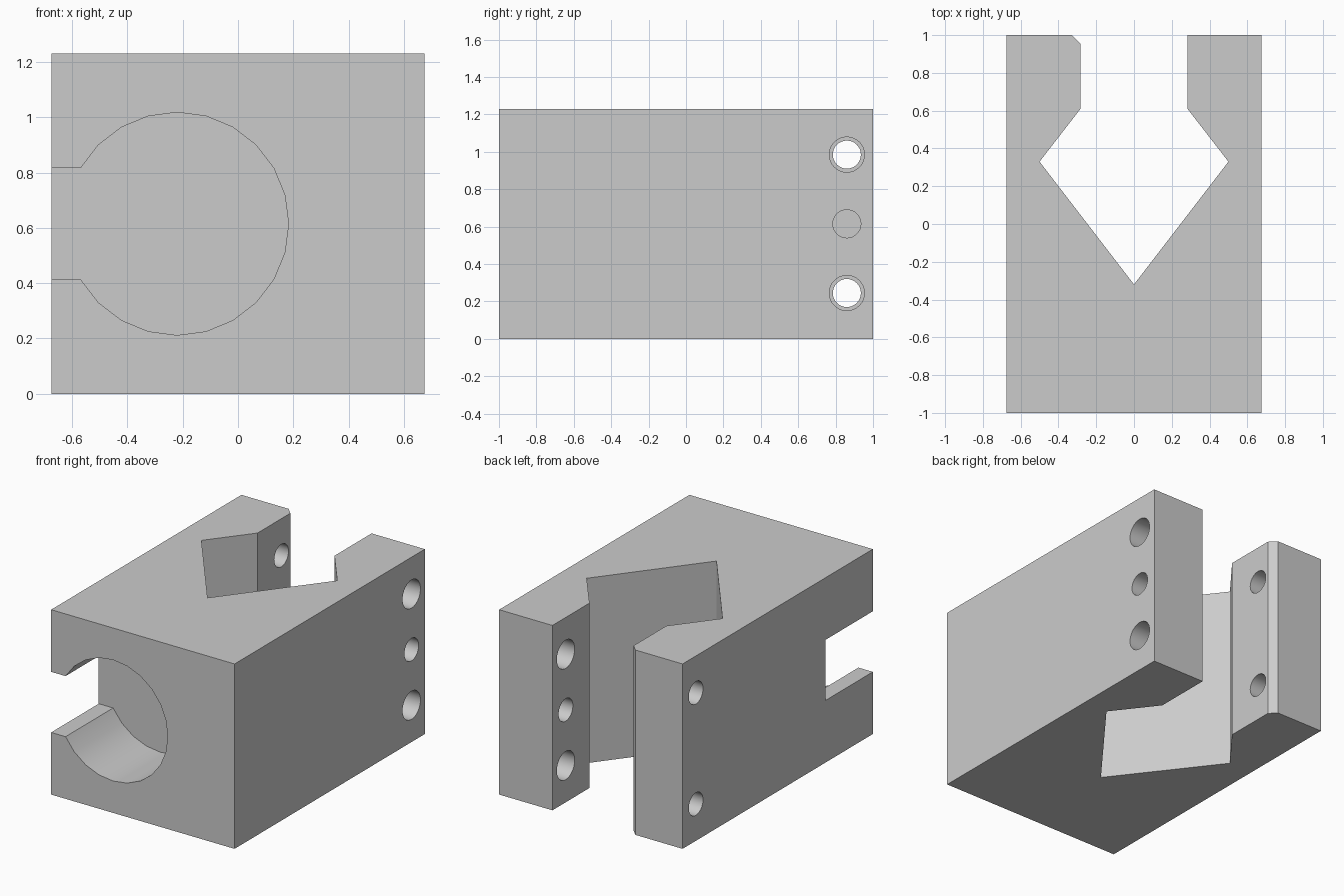
import bpy
import bmesh
from math import cos, sin, radians
from mathutils import Vector

if "Cube" in bpy.data.objects:
    bpy.data.objects.remove(bpy.data.objects["Cube"], do_unlink=True)

W, H = 0.675, 1.23      # half width, height
MID = H / 2

grey = bpy.data.materials.new("light grey")
grey.use_nodes = True
grey.diffuse_color = (0.6, 0.6, 0.6, 1)
grey.node_tree.nodes["Principled BSDF"].inputs["Base Color"].default_value = (0.6, 0.6, 0.6, 1)


def prism(name, points, offset):
    """Extrude a closed outline of 3D points by an offset vector."""
    bm = bmesh.new()
    face = bm.faces.new([bm.verts.new(p) for p in points])
    ext = bmesh.ops.extrude_face_region(bm, geom=[face])
    moved = [v for v in ext["geom"] if isinstance(v, bmesh.types.BMVert)]
    bmesh.ops.translate(bm, verts=moved, vec=Vector(offset))
    bmesh.ops.recalc_face_normals(bm, faces=bm.faces)
    mesh = bpy.data.meshes.new(name)
    bm.to_mesh(mesh)
    bm.free()
    mesh.materials.append(grey)
    obj = bpy.data.objects.new(name, mesh)
    bpy.context.collection.objects.link(obj)
    return obj


def arc(radius, start, end, steps):
    angles = [radians(start + (end - start) * i / steps) for i in range(steps + 1)]
    return [(radius * cos(a), radius * sin(a)) for a in angles]


# Block with the diamond-shaped throat and one chamfered jaw
outline = [(-W, -1), (W, -1), (W, 1), (0.283, 1), (0.283, 0.61), (0.5, 0.33), (0, -0.32),
           (-0.5, 0.33), (-0.283, 0.61), (-0.283, 0.955), (-0.328, 1), (-W, 1)]
block = prism("clamp_block", [(x, y, 0) for x, y in outline], (0, 0, H))

# Round front pocket that opens through a slot in the side
pocket = arc(0.403, -150, 150, 20)
slot_z = pocket[-1][1]
keyhole = [(x - 0.22, z) for x, z in pocket] + [(-W - 0.1, slot_z), (-W - 0.1, -slot_z)]
cutters = [prism("pocket_cutter", [(x, -1.1, z + MID) for x, z in keyhole], (0, 0.6, 0))]


# Cross holes through the jaws
def hole(name, x, z, radius):
    ring = arc(radius, 0, 360, 32)[:-1]
    cutters.append(prism(name, [(x, 0.86 + a, z + b) for a, b in ring], (0.6, 0, 0)))


for step in (-1, 0, 1):
    z = MID + step * 0.37
    hole("left_hole_cutter", 0.2, z, 0.094 if step else 0.075)
    if step:
        hole("right_hole_cutter", -0.8, z, 0.075)

for cutter in cutters:
    cutter.hide_render = True
    mod = block.modifiers.new(cutter.name, "BOOLEAN")
    mod.operation = "DIFFERENCE"
    mod.solver = "EXACT"
    mod.object = cutter

# Bake the cuts and drop the cutters
bpy.context.view_layer.update()
graph = bpy.context.evaluated_depsgraph_get()
result = bpy.data.meshes.new_from_object(block.evaluated_get(graph))
block.modifiers.clear()
block.data = result
for cutter in cutters:
    bpy.data.objects.remove(cutter, do_unlink=True)

bpy.ops.object.select_all(action="DESELECT")
block.select_set(True)
bpy.context.view_layer.objects.active = block
bpy.ops.object.shade_smooth_by_angle(angle=radians(30))
